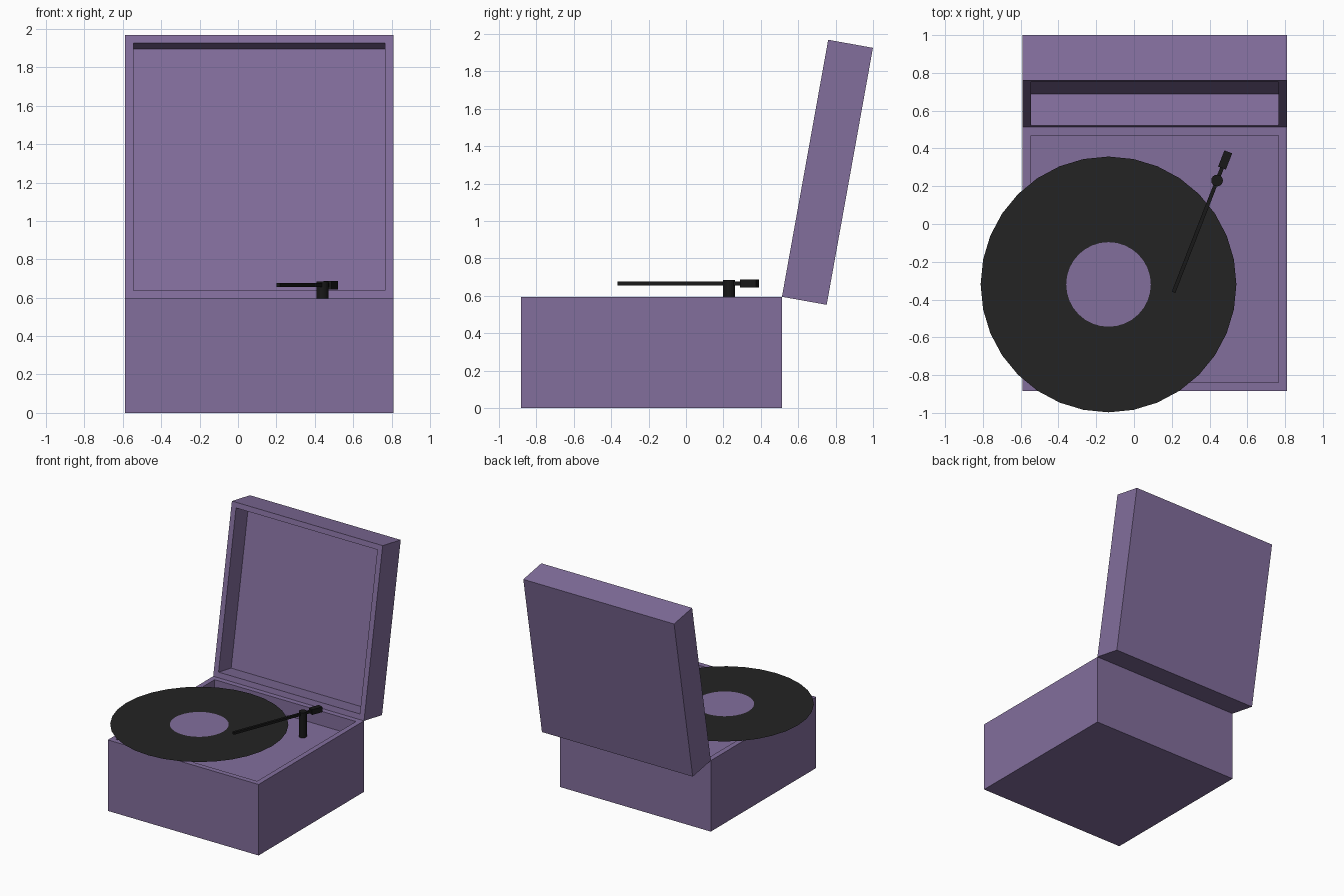
import bpy, bmesh, math
from mathutils import Vector

if "Cube" in bpy.data.objects:
    bpy.data.objects.remove(bpy.data.objects["Cube"])


def material(name, rgb):
    m = bpy.data.materials.new(name)
    m.diffuse_color = (*rgb, 1)
    m.use_nodes = True
    m.node_tree.nodes["Principled BSDF"].inputs["Base Color"].default_value = m.diffuse_color
    return m


PURPLE = material("purple case", (0.225, 0.157, 0.335))
VINYL = material("vinyl black", (0.017, 0.017, 0.017))
BLACK = material("arm black", (0.009, 0.009, 0.009))


def make(name, bm, mats, loc=(0, 0, 0), rot=(0, 0, 0)):
    bmesh.ops.recalc_face_normals(bm, faces=bm.faces)
    me = bpy.data.meshes.new(name)
    bm.to_mesh(me)
    bm.free()
    for m in mats:
        me.materials.append(m)
    ob = bpy.data.objects.new(name, me)
    ob.location, ob.rotation_euler = loc, rot
    bpy.context.collection.objects.link(ob)
    return ob


def box(size, centre=(0, 0, 0)):
    bm = bmesh.new()
    bmesh.ops.create_cube(bm, size=1)
    bmesh.ops.scale(bm, vec=size, verts=bm.verts)
    bmesh.ops.translate(bm, vec=centre, verts=bm.verts)
    return bm


def tray(size, depth, rim=0.062):
    """Box whose opening is at local z = 0, starting at local y = 0."""
    bm = box(size, (0, size[1] / 2, -size[2] / 2))
    top = max(bm.faces, key=lambda f: f.calc_center_median().z)
    bmesh.ops.inset_region(bm, faces=[top], thickness=rim)
    ext = bmesh.ops.extrude_face_region(bm, geom=[top])
    verts = [v for v in ext["geom"] if isinstance(v, bmesh.types.BMVert)]
    bmesh.ops.translate(bm, vec=(0, 0, -depth), verts=verts)
    if top.is_valid:
        bmesh.ops.delete(bm, geom=[top], context='FACES_ONLY')
    return bm


# Case and open lid, both shallow trays
W, D, TOP, HINGE, CX = 1.398, 1.396, 0.595, 0.513, 0.11
make("case", tray((W, D, TOP), 0.12), [PURPLE], (CX, HINGE - D, TOP))
make("lid", tray((W, D, 0.243), 0.17), [PURPLE], (CX, HINGE, TOP),
     (math.radians(90 - 10.2), 0, 0))

# Record: flat disc with a coloured label
bm = bmesh.new()
N = 32
rings = [[bm.verts.new((r * math.cos(2 * math.pi * i / N),
                        r * math.sin(2 * math.pi * i / N), 0)) for i in range(N)]
         for r in (0.09, 0.224, 0.677)]
bm.faces.new(rings[0]).material_index = 1
for k in range(2):
    a, b = rings[k], rings[k + 1]
    for i in range(N):
        j = (i + 1) % N
        bm.faces.new((a[i], b[i], b[j], a[j])).material_index = 1 - k
for f in bm.faces:
    f.normal_update()
make("record", bm, [VINYL, PURPLE], (-0.135, -0.32, 0.631))

# Tone arm: post, thin arm and counterweight
PIVOT = Vector((0.44, 0.23, 0.666))
bm = bmesh.new()
bmesh.ops.create_cone(bm, cap_ends=True, segments=16, radius1=0.031,
                      radius2=0.031, depth=0.213)
make("arm_post", bm, [BLACK], (PIVOT.x, PIVOT.y, 0.5785))
turn = (0, 0, -math.atan2(0.23, 0.59))
make("tone_arm", box((0.02, 0.75, 0.02), (0, -0.26, 0)), [BLACK], PIVOT, turn)
make("counterweight", box((0.044, 0.092, 0.044), (0, 0.117, 0)), [BLACK], PIVOT, turn)
